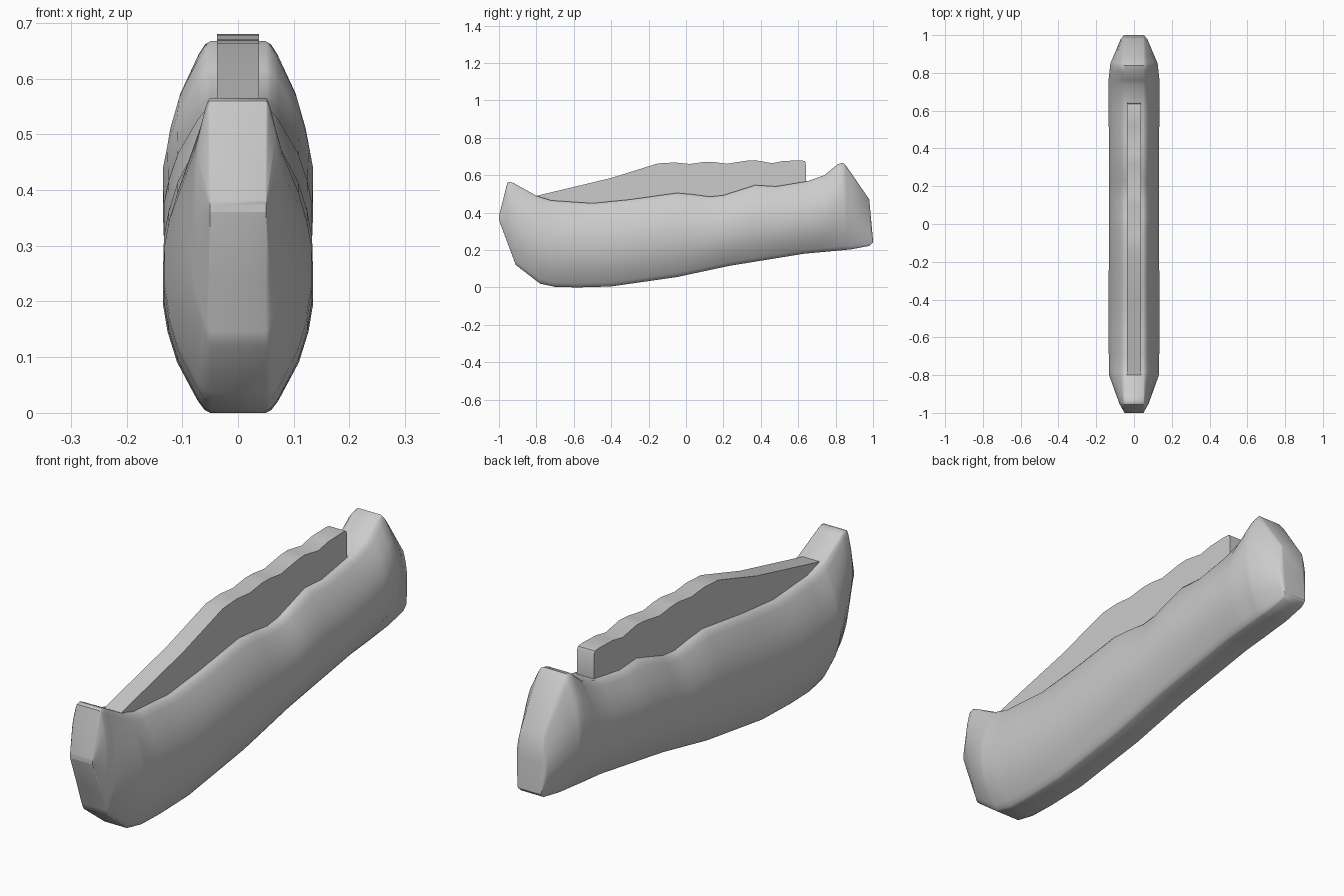
import bpy, bmesh

if "Cube" in bpy.data.objects:
    bpy.data.objects.remove(bpy.data.objects["Cube"])


def lerp(pts, y):
    for (a, za), (b, zb) in zip(pts, pts[1:]):
        if y <= b:
            return za + (zb - za) * (y - a) / (b - a)
    return pts[-1][1]


def finish(name, bm, angle):
    bmesh.ops.recalc_face_normals(bm, faces=bm.faces)
    me = bpy.data.meshes.new(name)
    bm.to_mesh(me)
    bm.free()
    ob = bpy.data.objects.new(name, me)
    bpy.context.collection.objects.link(ob)
    bpy.ops.object.select_all(action='DESELECT')
    bpy.context.view_layer.objects.active = ob
    ob.select_set(True)
    bpy.ops.object.shade_smooth_by_angle(angle=angle)
    return ob


# Handle outlines: upper edge, lower edge and half width along y
upper = [(-1, .38), (-.955, .56), (-.94, .565), (-.92, .557), (-.8, .49), (-.72, .465),
         (-.5, .45), (-.3, .47), (-.05, .505), (.04, .497), (.13, .485), (.2, .493),
         (.37, .547), (.48, .54), (.65, .568), (.74, .6), (.81, .658), (.84, .667),
         (.86, .645), (.98, .47), (.99, .36), (1, .25)]
lower = [(-1, .36), (-.91, .12), (-.78, .02), (-.7, .003), (-.58, 0), (-.4, .005),
         (-.05, .055), (.23, .115), (.63, .18), (.88, .203), (.98, .222), (1, .24)]
width = [(-1, .05), (-.95, .078), (-.8, .132), (-.6, .135), (.2, .132), (.76, .135),
         (.85, .125), (.98, .07), (1, .052)]
# Cross-section: (height fraction, bulge fraction)
section = [(0, 0), (.012, .12), (.05, .27), (.2, .7), (.32, .9), (.43, 1), (.58, 1),
           (.68, .9), (.8, .7), (.95, .27), (.988, .12), (1, 0)]

# Handle body, lofted from cross-sections
bm = bmesh.new()
rings = []
for y in sorted({p[0] for p in upper + lower + width}):
    zt, zb, w = lerp(upper, y), lerp(lower, y), lerp(width, y)
    half = [(.05 + (w - .05) * g, zb + (zt - zb) * t) for t, g in section]
    loop = half + [(-x, z) for x, z in reversed(half)]
    rings.append([bm.verts.new((x, y, z)) for x, z in loop])
n = len(rings[0])
for a, b in zip(rings, rings[1:]):
    for i in range(n):
        j = (i + 1) % n
        bm.faces.new((a[i], a[j], b[j], b[i]))
bm.faces.new(rings[0])
bm.faces.new(rings[-1])
finish("handle", bm, 0.85)

# Folded blade, a slab with a wavy upper edge
blade = [(-.81, .487), (-.4, .585), (-.15, .663), (-.06, .668), (.02, .66), (.1, .671),
         (.15, .67), (.22, .661), (.32, .677), (.37, .68), (.46, .664), (.52, .676),
         (.61, .679), (.635, .676), (.64, .665), (.645, .5), (.6, .42), (0, .38), (-.6, .36)]
bm = bmesh.new()
f = bm.faces.new([bm.verts.new((-.038, y, z)) for y, z in blade])
ext = bmesh.ops.extrude_face_region(bm, geom=[f])
bmesh.ops.translate(bm, vec=(.076, 0, 0),
                    verts=[v for v in ext["geom"] if isinstance(v, bmesh.types.BMVert)])
finish("folded_blade", bm, 0.7)
